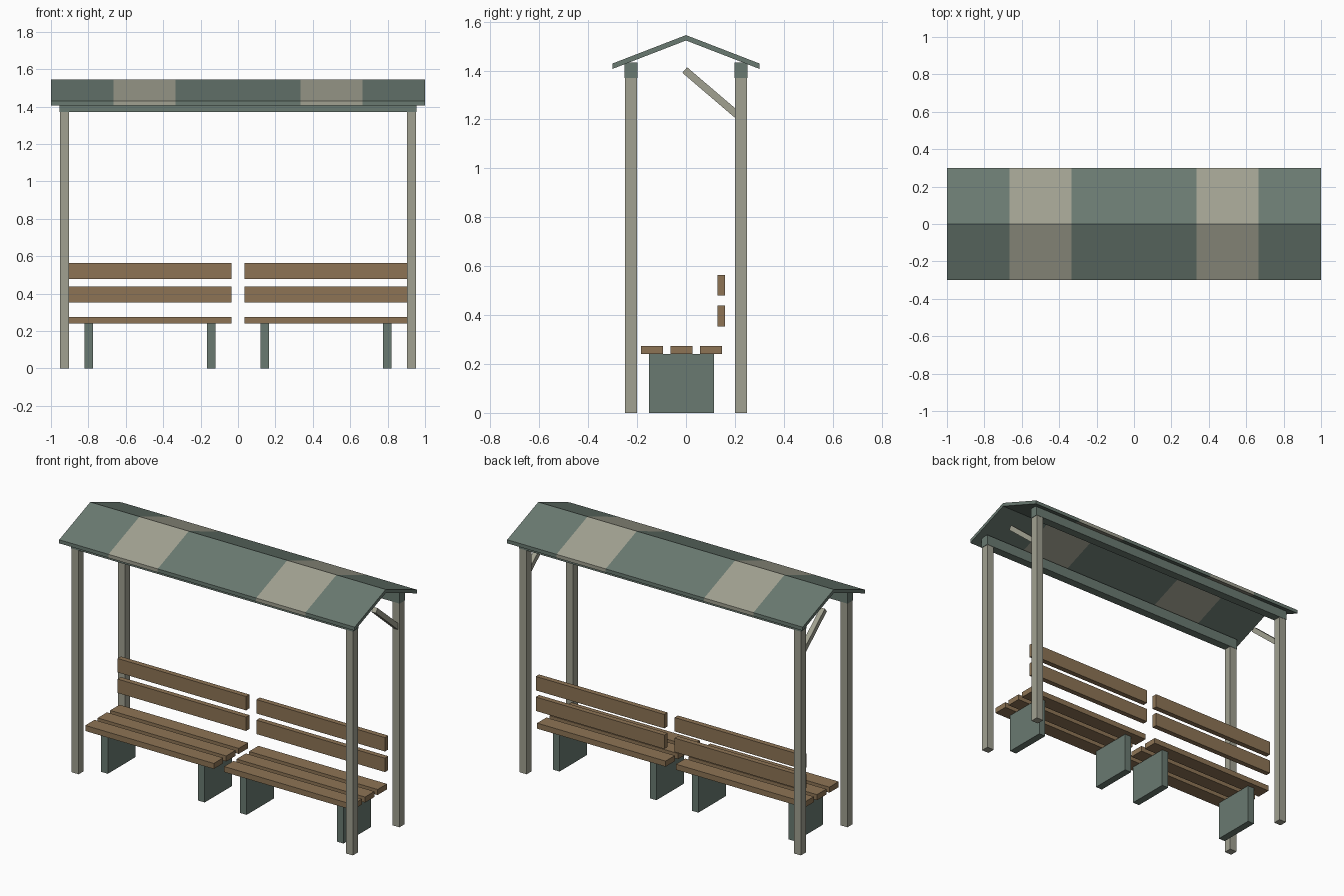
import bpy
import bmesh
from math import radians
from mathutils import Matrix

default = bpy.data.objects.get("Cube")
if default:
    bpy.data.objects.remove(default, do_unlink=True)


def make_material(name, srgb):
    color = [((c / 255 + 0.055) / 1.055) ** 2.4 for c in srgb] + [1.0]
    mat = bpy.data.materials.new(name)
    mat.use_nodes = True
    mat.diffuse_color = color
    mat.node_tree.nodes["Principled BSDF"].inputs["Base Color"].default_value = color
    return mat


green = make_material("grey_green_paint", (106, 122, 113))
stone = make_material("pale_stone_paint", (161, 161, 145))
wood = make_material("brown_wood", (141, 116, 85))


def finish(name, bm, mats):
    bmesh.ops.recalc_face_normals(bm, faces=bm.faces)
    mesh = bpy.data.meshes.new(name)
    bm.to_mesh(mesh)
    bm.free()
    for mat in mats:
        mesh.materials.append(mat)
    obj = bpy.data.objects.new(name, mesh)
    bpy.context.collection.objects.link(obj)
    return obj


def box(name, center, size, mat, tilt=0.0):
    """Box with an optional tilt about the x axis."""
    bm = bmesh.new()
    bmesh.ops.create_cube(bm, size=1.0, matrix=Matrix.Diagonal((*size, 1.0)))
    obj = finish(name, bm, [mat])
    obj.location = center
    obj.rotation_euler.x = radians(tilt)
    return obj


# Gabled roof: one profile swept along x, in alternating colour bands
profile = [(-0.3, 1.407), (-0.3, 1.429), (0, 1.545),
           (0.3, 1.429), (0.3, 1.407), (0, 1.523)]
stations = [-1, -2 / 3, -1 / 3, 1 / 3, 2 / 3, 1]
bm = bmesh.new()
rings = [[bm.verts.new((x, y, z)) for y, z in profile] for x in stations]
for band, (a, b) in enumerate(zip(rings, rings[1:])):
    for i in range(len(profile)):
        j = (i + 1) % len(profile)
        face = bm.faces.new((a[i], a[j], b[j], b[i]))
        face.material_index = band % 2
for ring in (rings[0], rings[-1]):
    bm.faces.new((ring[0], ring[1], ring[2], ring[5]))
    bm.faces.new((ring[5], ring[2], ring[3], ring[4]))
finish("roof", bm, [green, stone])

# Posts and the beams they carry
for depth, y in (("front", -0.225), ("back", 0.225)):
    box(f"{depth}_beam", (0, y, 1.402), (1.91, 0.052, 0.064), green)
    for side, s in (("left", 1), ("right", -1)):
        box(f"{depth}_{side}_post", (s * 0.928, y, 0.685), (0.048, 0.048, 1.37), stone)

# Two benches with end braces, one for each side
for side, s in (("left", 1), ("right", -1)):
    box(f"{side}_brace", (s * 0.928, 0.105, 1.308), (0.03, 0.29, 0.03), stone, tilt=-40.5)
    for place, x in (("inner", 0.142), ("outer", 0.798)):
        box(f"{side}_{place}_bench_leg", (s * x, -0.018, 0.12), (0.045, 0.266, 0.24), green)
    for i, y in enumerate((-0.139, -0.019, 0.102)):
        box(f"{side}_seat_slat_{i + 1}", (s * 0.47, y, 0.257), (0.87, 0.09, 0.034), wood)
    for i, z in enumerate((0.396, 0.522)):
        box(f"{side}_back_slat_{i + 1}", (s * 0.47, 0.144, z), (0.87, 0.032, 0.085), wood)
